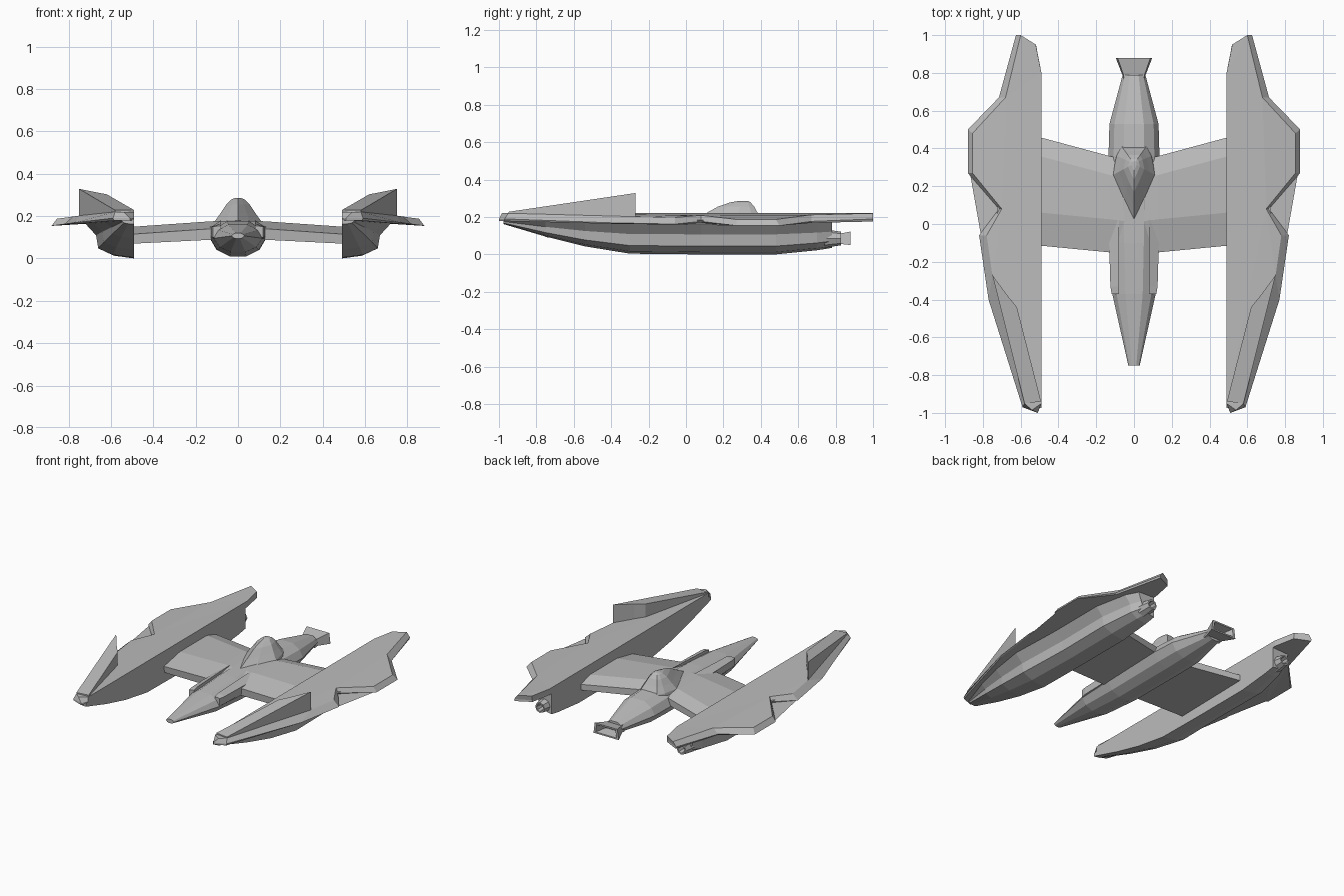
import bpy, bmesh, math
from mathutils import Vector

hull = bpy.data.materials.new("hull_grey")
hull.diffuse_color = (0.5, 0.5, 0.5, 1)


def loft(name, rings, mirror=False):
    """Skin a list of equal-length closed rings and cap both ends."""
    bm = bmesh.new()
    loops = [[bm.verts.new(p) for p in ring] for ring in rings]
    n = len(loops[0])
    for a, b in zip(loops, loops[1:]):
        for i in range(n):
            j = (i + 1) % n
            bm.faces.new((a[i], a[j], b[j], b[i]))
    bm.faces.new(loops[0][::-1])
    bm.faces.new(loops[-1])
    bmesh.ops.triangulate(bm, faces=[f for f in bm.faces if len(f.verts) > 4])
    bmesh.ops.recalc_face_normals(bm, faces=bm.faces)
    me = bpy.data.meshes.new(name)
    bm.to_mesh(me)
    bm.free()
    me.materials.append(hull)
    ob = bpy.data.objects.new(name, me)
    bpy.context.collection.objects.link(ob)
    if mirror:
        ob.modifiers.new("mirror", 'MIRROR').use_mirror_merge = False
    return ob


# Fuselage: ten-sided sections (y, half width, bottom, top)
def body(y, w, zb, zt):
    mid, h = (zb + zt) / 2, (zt - zb) / 2
    sec = [(0.3, -1), (0.75, -0.65), (1, 0), (0.8, 0.6), (0.4, 1)]
    sec += [(-x, z) for x, z in reversed(sec)]
    return [(x * w, y, mid + z * h) for x, z in sec]


loft("fuselage", [body(*s) for s in [
    (-0.75, 0.03, 0.093, 0.12), (-0.37, 0.115, 0.03, 0.16),
    (-0.1, 0.13, 0.01, 0.175), (0.36, 0.135, 0.01, 0.185),
    (0.53, 0.13, 0.015, 0.175), (0.79, 0.06, 0.045, 0.12)]])

# Side intakes on the front fuselage
loft("side_intake", [
    [(a, y, 0.085), (b, y, 0.10), (b, y, 0.15), (a, y, zt)]
    for y, a, b, zt in [(-0.37, 0.08, 0.118, 0.155), (-0.33, 0.08, 0.125, 0.165),
                        (0.02, 0.08, 0.135, 0.18)]], True)

# Flared rear exhaust, hollow
def slot(y, w, zb, zt):
    return [(-w, y, zb), (w, y, zb), (w * 0.9, y, zt), (-w * 0.9, y, zt)]


loft("tail_exhaust", [slot(0.76, 0.06, 0.055, 0.105), slot(0.79, 0.062, 0.06, 0.105),
                      slot(0.88, 0.097, 0.05, 0.122), slot(0.88, 0.08, 0.06, 0.112),
                      slot(0.81, 0.05, 0.07, 0.10)])

# Faceted cockpit canopy, pointed at the front
half = [(0, 0.02), (0.055, 0.13), (0.11, 0.26), (0.09, 0.36), (0.065, 0.41)]
base = half + [(-x, y) for x, y in reversed(half[1:])]
loft("canopy", [[(x * s, 0.32 + (y - 0.32) * s, z) for x, y in base]
                for z, s in [(0.15, 1.05), (0.175, 1), (0.215, 0.74), (0.255, 0.5),
                             (0.278, 0.28), (0.286, 0.12)]])

# Wing joining the fuselage to the side nacelles
loft("wing", [
    [(x, f, zb), (x, f - 0.005, zt - 0.035), (x, f + 0.17, zt),
     (x, r - 0.1, zt), (x, r, zt - 0.03), (x, r, zb + 0.01)]
    for x, f, r, zb, zt in [(0.05, -0.155, 0.34, 0.092, 0.178), (0.13, -0.145, 0.36, 0.088, 0.175),
                            (0.49, -0.11, 0.457, 0.07, 0.15), (0.60, -0.05, 0.40, 0.07, 0.145)]], True)


# Upper deck plate: bevelled, drooping towards its outer edge
def deck_z(x):
    return 0.22 - max(0, x - 0.62) * 0.14


top = [(0.49, -0.95), (0.54, -0.985), (0.58, -0.95), (0.75, -0.27), (0.78, -0.06), (0.70, 0.08),
       (0.855, 0.27), (0.855, 0.48), (0.68, 0.67), (0.60, 1.0), (0.52, 0.95), (0.49, 0.8)]
rim = [(0.49, -0.95), (0.51, -1.0), (0.59, -0.97), (0.77, -0.40), (0.82, -0.06), (0.715, 0.08),
       (0.88, 0.27), (0.88, 0.5), (0.715, 0.67), (0.625, 1.0), (0.52, 0.95), (0.49, 0.8)]
loft("deck_plate", [
    [(x, y, deck_z(x)) for x, y in top],
    [(x, y, deck_z(x) - 0.03) for x, y in rim],
    [(0.49 + (x - 0.49) * 0.97, y, 0.178 - max(0, x - 0.6) * 0.085) for x, y in rim]], True)


# Raised fin rising towards the back of the front prong
def fin_z(y):
    return 0.226 + (y + 0.96) * 0.148


fin = [(0.492, -0.94), (0.58, -0.95), (0.75, -0.27), (0.665, -0.385), (0.62, -0.44)]
loft("fin", [[(x, y, 0.19) for x, y in fin],
             [(x, y, fin_z(y)) for x, y in fin]], True)

# Nacelle keel below the deck: flat inner wall, faceted outer side
section = [(0, 0), (0.4, 0.07), (0.68, 0.24), (0.72, 0.58), (1, 1), (0, 1)]
loft("nacelle", [
    [(0.49 + u * w, y, zb + v * (0.185 - zb)) for u, v in section]
    for y, zb, w in [(-0.975, 0.162, 0.07), (-0.75, 0.095, 0.15), (-0.54, 0.043, 0.21),
                     (-0.30, 0.004, 0.25), (0.08, 0.0, 0.235), (0.48, 0.0, 0.24),
                     (0.70, 0.022, 0.18), (0.78, 0.035, 0.13)]], True)


# Short hollow nozzle at the back of each nacelle
def circle(y, r):
    return [(0.545 + r * math.cos(k * math.pi / 4), y, 0.085 + r * math.sin(k * math.pi / 4))
            for k in range(8)]


loft("nacelle_nozzle", [circle(0.74, 0.05), circle(0.83, 0.036), circle(0.83, 0.026),
                        circle(0.77, 0.022)], True)
